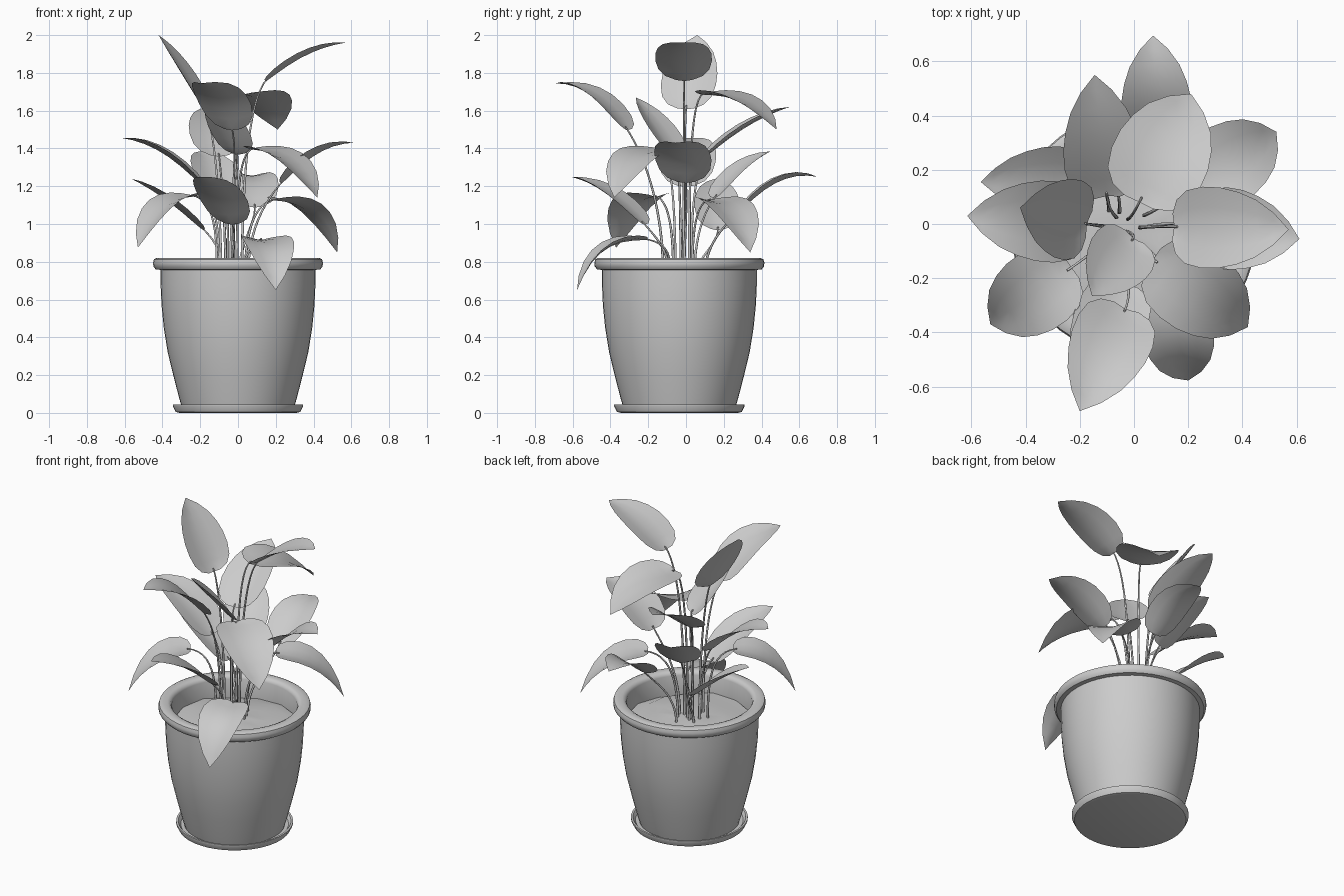
import bpy, bmesh, math, random
from mathutils import Vector

if "Cube" in bpy.data.objects:
    bpy.data.objects.remove(bpy.data.objects["Cube"])

random.seed(3)
CY = -0.035  # pot centre in y


def make_object(name, bm, angle=40):
    me = bpy.data.meshes.new(name)
    bm.to_mesh(me)
    bm.free()
    ob = bpy.data.objects.new(name, me)
    bpy.context.collection.objects.link(ob)
    bpy.ops.object.select_all(action='DESELECT')
    ob.select_set(True)
    bpy.context.view_layer.objects.active = ob
    bpy.ops.object.shade_smooth_by_angle(angle=math.radians(angle))
    return ob


def lathe(name, profile, n=48, bump=0.0):
    bm = bmesh.new()
    rings = []
    for r, z in profile:
        if r == 0:
            rings.append([bm.verts.new((0, CY, z))] * n)
            continue
        rings.append([bm.verts.new((r * math.cos(2 * math.pi * i / n),
                                    CY + r * math.sin(2 * math.pi * i / n),
                                    z + random.uniform(-bump, bump))) for i in range(n)])
    for a, b in zip(rings, rings[1:]):
        for i in range(n):
            j = (i + 1) % n
            vs = list(dict.fromkeys((a[i], a[j], b[j], b[i])))
            bm.faces.new(vs)
    bmesh.ops.recalc_face_normals(bm, faces=bm.faces)
    return make_object(name, bm)


# Saucer, pot with rolled rim, and soil
lathe("saucer", [(0, 0), (0.31, 0), (0.33, 0.005), (0.345, 0.035), (0.345, 0.045),
                 (0.333, 0.045), (0.318, 0.025), (0, 0.02)])
lathe("pot", [(0, 0.022), (0.295, 0.022), (0.312, 0.08), (0.343, 0.2), (0.372, 0.32),
              (0.393, 0.45), (0.405, 0.57), (0.41, 0.68), (0.41, 0.757), (0.436, 0.76),
              (0.448, 0.775), (0.45, 0.795), (0.445, 0.813), (0.43, 0.82), (0.395, 0.82),
              (0.378, 0.812), (0.37, 0.795), (0.37, 0.66)])
lathe("soil", [(0.372, 0.68), (0.3, 0.695), (0.2, 0.705), (0.1, 0.712), (0, 0.714)],
      n=14, bump=0.01)

# Leaf half-width along its length (position, fraction)
WIDTH = [(0, 0.32), (0.04, 0.66), (0.13, 0.9), (0.27, 1.0), (0.42, 0.99),
         (0.57, 0.89), (0.72, 0.71), (0.87, 0.4), (1, 0.0)]


def leaf(i, base, tip, lift, forward=0.5, width=0.155):
    base, tip = Vector(base), Vector(tip)
    ctrl = base.lerp(tip, 0.5)
    ctrl.x = base.x + (tip.x - base.x) * forward
    ctrl.y = base.y + (tip.y - base.y) * forward
    ctrl.z += 2 * lift
    d = tip - base
    side = Vector((-d.y, d.x, 0)).normalized()
    # blade
    bm = bmesh.new()
    rows = []
    for t, w in WIDTH:
        p = base * (1 - t) ** 2 + ctrl * 2 * t * (1 - t) + tip * t * t
        tan = (ctrl - base) * (1 - t) + (tip - ctrl) * t
        nrm = tan.cross(side).normalized()
        if w == 0:
            rows.append([bm.verts.new(p)] * 5)
            continue
        rows.append([bm.verts.new(p + side * s * w * width + nrm * 0.03 * w * (abs(s) ** 1.5 - 0.4))
                     for s in (-1, -0.5, 0, 0.5, 1)])
    for a, b in zip(rows, rows[1:]):
        for k in range(4):
            bm.faces.new(list(dict.fromkeys((a[k], a[k + 1], b[k + 1], b[k]))))
    make_object(f"leaf_{i}", bm, 60)
    # stem
    tan = (ctrl - base).normalized()
    p0 = Vector((-0.03 + 0.35 * base.x, -0.01 + 0.35 * base.y, 0.69))
    p1 = p0 + Vector((0, 0, (base.z - 0.69) * 0.55))
    reach = Vector((base.x - p0.x, base.y - p0.y, 0)).length
    p2 = base - tan * min(0.14, 0.9 * reach)
    cu = bpy.data.curves.new(f"stem_{i}", 'CURVE')
    cu.dimensions = '3D'
    cu.bevel_depth = 0.007
    cu.bevel_resolution = 1
    cu.use_fill_caps = True
    sp = cu.splines.new('POLY')
    n = 12
    sp.points.add(n)
    for k in range(n + 1):
        t = k / n
        p = (p0 * (1 - t) ** 3 + p1 * 3 * t * (1 - t) ** 2
             + p2 * 3 * t * t * (1 - t) + (base + tan * 0.02) * t ** 3)
        sp.points[k].co = (*p, 1)
        sp.points[k].radius = 1.1 - 0.5 * t
    ob = bpy.data.objects.new(f"stem_{i}", cu)
    bpy.context.collection.objects.link(ob)


# Leaves: base, tip, arch height, arch position, half width
LEAVES = [
    ((0.02, 0.08, 1.69), (0.21, 0.48, 1.50), 0.06, 0.6, 0.18),
    ((0.09, 0.30, 1.09), (0.07, 0.695, 1.25), 0.07, 0.5, 0.13),
    ((-0.10, 0.10, 1.36), (-0.145, 0.55, 1.62), 0.04, 0.5, 0.145),
    ((-0.18, 0.17, 0.97), (-0.565, 0.155, 1.24), 0.03, 0.5, 0.12),
    ((-0.18, 0.00, 1.20), (-0.615, 0.03, 1.455), 0.06, 0.5, 0.15),
    ((-0.17, 0.00, 1.61), (-0.42, 0.06, 2.00), 0.015, 0.5, 0.15),
    ((0.145, -0.01, 1.76), (0.57, -0.02, 1.96), 0.045, 0.5, 0.15),
    ((0.23, 0.00, 1.22), (0.61, -0.055, 1.43), 0.06, 0.5, 0.15),
    ((0.19, 0.12, 1.13), (0.525, 0.34, 0.85), 0.08, 0.65, 0.15),
    ((0.07, -0.13, 1.40), (0.42, -0.38, 1.14), 0.07, 0.65, 0.16),
    ((0.12, -0.21, 0.92), (0.20, -0.577, 0.65), 0.085, 0.75, 0.135),
    ((-0.03, -0.31, 1.50), (-0.20, -0.69, 1.745), 0.07, 0.45, 0.15),
    ((-0.23, -0.16, 1.15), (-0.53, -0.37, 0.875), 0.08, 0.65, 0.15),
    ((0.00, -0.05, 1.37), (-0.155, -0.265, 1.67), 0.01, 0.5, 0.125),
    ((-0.03, -0.22, 1.00), (-0.20, -0.61, 1.25), 0.05, 0.5, 0.135),
    ((-0.07, 0.15, 1.14), (-0.20, 0.45, 1.385), 0.04, 0.5, 0.135),
]
for i, spec in enumerate(LEAVES, 1):
    leaf(i, *spec)
